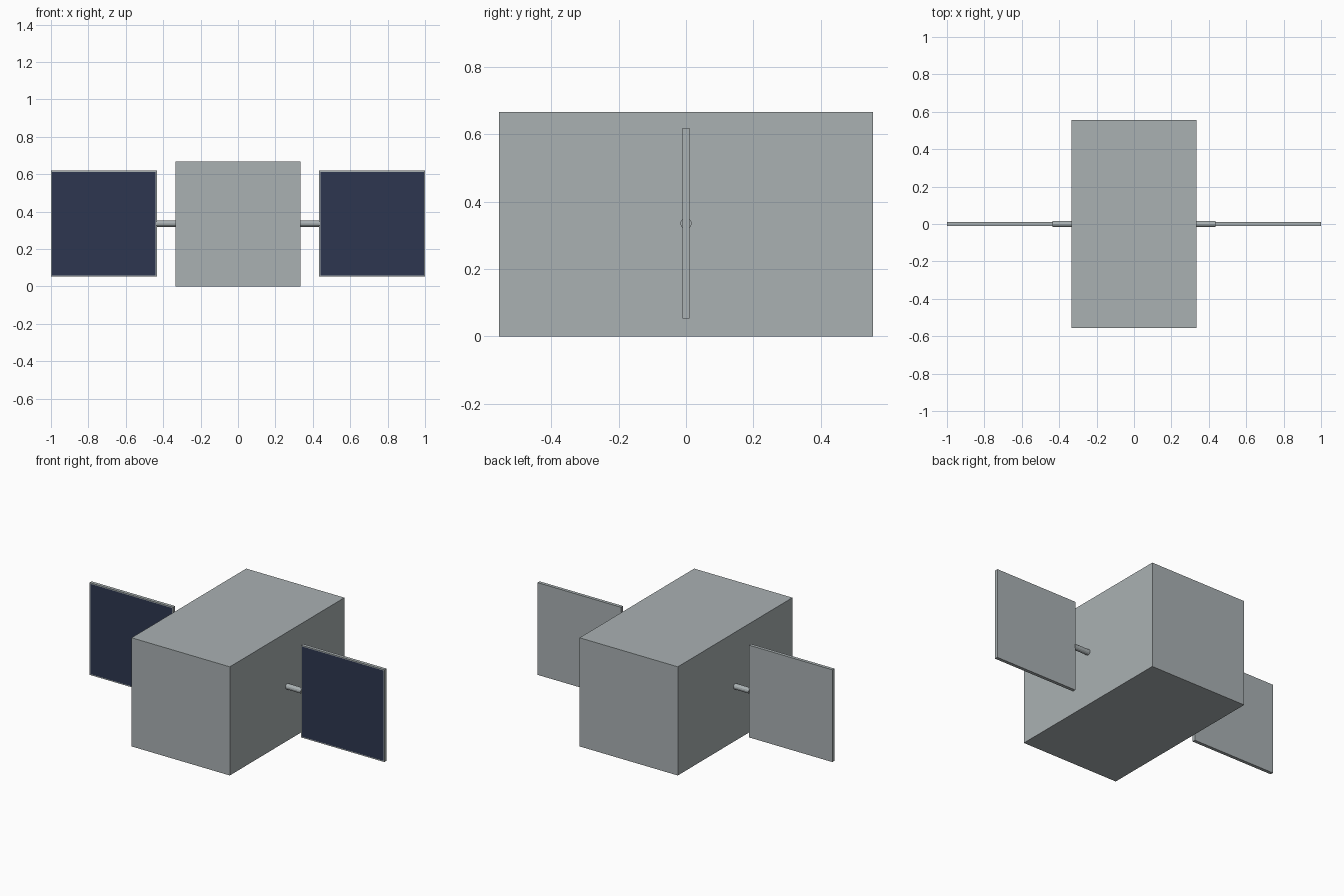
import bpy, bmesh, math
from mathutils import Matrix, Vector

if "Cube" in bpy.data.objects:
    bpy.data.objects.remove(bpy.data.objects["Cube"], do_unlink=True)


def material(name, rgb):
    m = bpy.data.materials.new(name)
    m.use_nodes = True
    color = (*rgb, 1)
    m.diffuse_color = color
    m.node_tree.nodes["Principled BSDF"].inputs["Base Color"].default_value = color
    return m


grey = material("hull grey", (0.40, 0.44, 0.45))
navy = material("solar cell navy", (0.027, 0.037, 0.08))


def finish(bm, name, mats):
    mesh = bpy.data.meshes.new(name)
    bm.to_mesh(mesh)
    bm.free()
    for m in mats:
        mesh.materials.append(m)
    ob = bpy.data.objects.new(name, mesh)
    bpy.context.collection.objects.link(ob)
    return ob


def box(size, center):
    bm = bmesh.new()
    bmesh.ops.create_cube(bm, size=1, matrix=Matrix.Translation(center) @ Matrix.Diagonal((*size, 1)))
    return bm


MID = 1 / 3          # half height of the hull, also its half width
PANEL = 0.566        # panel side length

# Hull
finish(box((2 * MID, 1.111, 2 * MID), (0, 0, MID)), "hull", [grey])

for side, sx in (("left", 1), ("right", -1)):
    # Panel with a thin frame around the cells on its front
    bm = box((PANEL, 0.02, PANEL), (sx * (1 - PANEL / 2), 0, MID + 0.002))
    bm.normal_update()
    front = [f for f in bm.faces if f.normal.y < -0.9]
    bmesh.ops.inset_region(bm, faces=front, thickness=0.009)
    front[0].material_index = 1
    finish(bm, side + "_solar_panel", [grey, navy])

    # Strut between hull and panel
    inner, outer = MID - 0.01, 1 - PANEL + 0.003
    bm = bmesh.new()
    place = Matrix.Translation((sx * (inner + outer) / 2, 0, MID + 0.002)) @ Matrix.Rotation(math.pi / 2, 4, "Y")
    bmesh.ops.create_cone(bm, cap_ends=True, segments=12, radius1=0.017, radius2=0.017,
                          depth=outer - inner, matrix=place)
    finish(bm, side + "_strut", [grey])
